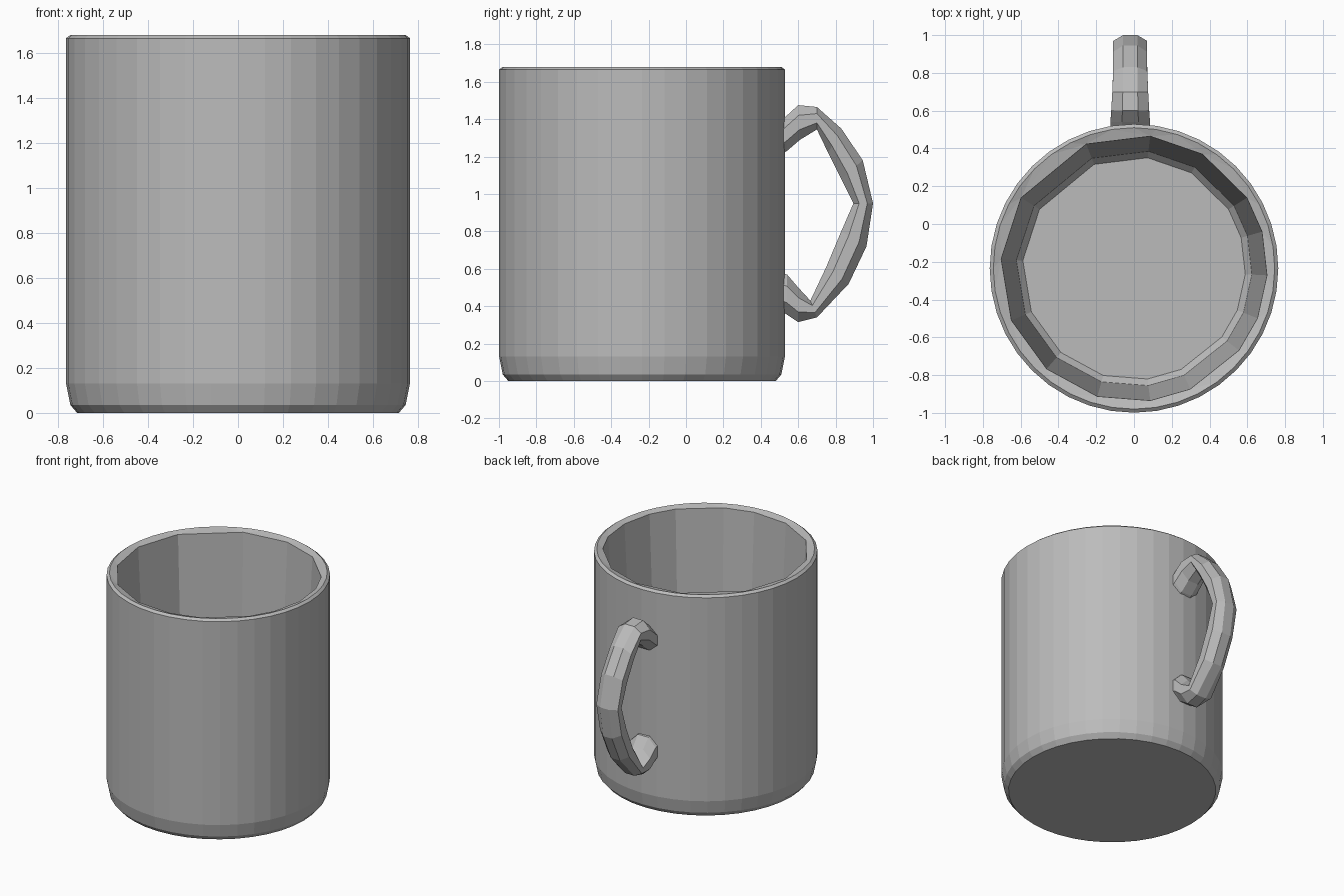
import bpy, bmesh
from math import sin, cos, pi, radians
from mathutils import Vector

cube = bpy.data.objects.get("Cube")
if cube:
    bpy.data.objects.remove(cube)

grey = bpy.data.materials.new("ceramic grey")
grey.use_nodes = True
colour = (0.5, 0.5, 0.5, 1)
grey.diffuse_color = colour
grey.node_tree.nodes["Principled BSDF"].inputs["Base Color"].default_value = colour

CENTRE_Y = -0.235


def finish(bm, name):
    bmesh.ops.recalc_face_normals(bm, faces=bm.faces[:])
    mesh = bpy.data.meshes.new(name)
    bm.to_mesh(mesh)
    bm.free()
    mesh.materials.append(grey)
    obj = bpy.data.objects.new(name, mesh)
    bpy.context.collection.objects.link(obj)
    return obj


def ring(bm, angles, radius, z):
    return [bm.verts.new((radius * cos(a), CENTRE_Y + radius * sin(a), z)) for a in angles]


def skin(bm, rings):
    for a, b in zip(rings, rings[1:]):
        n = len(a)
        for i in range(n):
            j = (i + 1) % n
            bm.faces.new((a[i], a[j], b[j], b[i]))


def loop_edges(bm, verts):
    return [bm.edges.get((v, verts[i - 1])) for i, v in enumerate(verts)]


# Cup body: round outside, coarse tapering inside
bm = bmesh.new()
outer_angles = [2 * pi * i / 40 for i in range(40)]
inner_angles = [radians(a) for a in (-3, 16, 32, 59, 83, 111, 148, 176,
                                     203, 229, 254, 277, 295, 322, 338)]
outside = [ring(bm, outer_angles, r, z) for r, z in
           ((0.715, 0), (0.745, 0.035), (0.764, 0.13), (0.764, 1.665), (0.745, 1.68))]
inside = [ring(bm, inner_angles, r, z) for r, z in
          ((0.705, 1.665), (0.625, 0.16), (0.59, 0.12))]
skin(bm, outside)
skin(bm, inside)
bm.faces.new(outside[0])
bm.faces.new(inside[-1])
bmesh.ops.bridge_loops(bm, edges=loop_edges(bm, outside[-1]) + loop_edges(bm, inside[0]))
finish(bm, "cup_body")

# Handle: rounded sections spanning from an inner point to an outer point (y, z)
sections = [
    ((0.49, 1.20), (0.49, 1.37), 0.105),
    ((0.54, 1.23), (0.54, 1.42), 0.105),
    ((0.61, 1.29), (0.60, 1.475), 0.10),
    ((0.70, 1.345), (0.70, 1.465), 0.095),
    ((0.76, 1.22), (0.83, 1.35), 0.09),
    ((0.83, 1.08), (0.945, 1.18), 0.09),
    ((0.895, 0.95), (1.00, 0.95), 0.09),
    ((0.83, 0.80), (0.965, 0.72), 0.09),
    ((0.75, 0.61), (0.87, 0.52), 0.09),
    ((0.665, 0.43), (0.70, 0.34), 0.095),
    ((0.60, 0.50), (0.60, 0.315), 0.10),
    ((0.54, 0.57), (0.54, 0.355), 0.105),
    ((0.49, 0.58), (0.49, 0.38), 0.105),
]
bm = bmesh.new()
rings = []
for inner, outer, half in sections:
    a, b = Vector((0, *inner)), Vector((0, *outer))
    mid, reach = (a + b) / 2, (b - a) / 2
    loop = []
    for k in range(8):
        t = 2 * pi * (k + 0.5) / 8
        scale = 1 / cos(pi / 8)
        point = mid + reach * cos(t) * scale
        point.x = -0.02 + half * sin(t) * scale
        loop.append(bm.verts.new(point))
    rings.append(loop)
skin(bm, rings)
bm.faces.new(rings[0])
bm.faces.new(rings[-1])
finish(bm, "handle")
